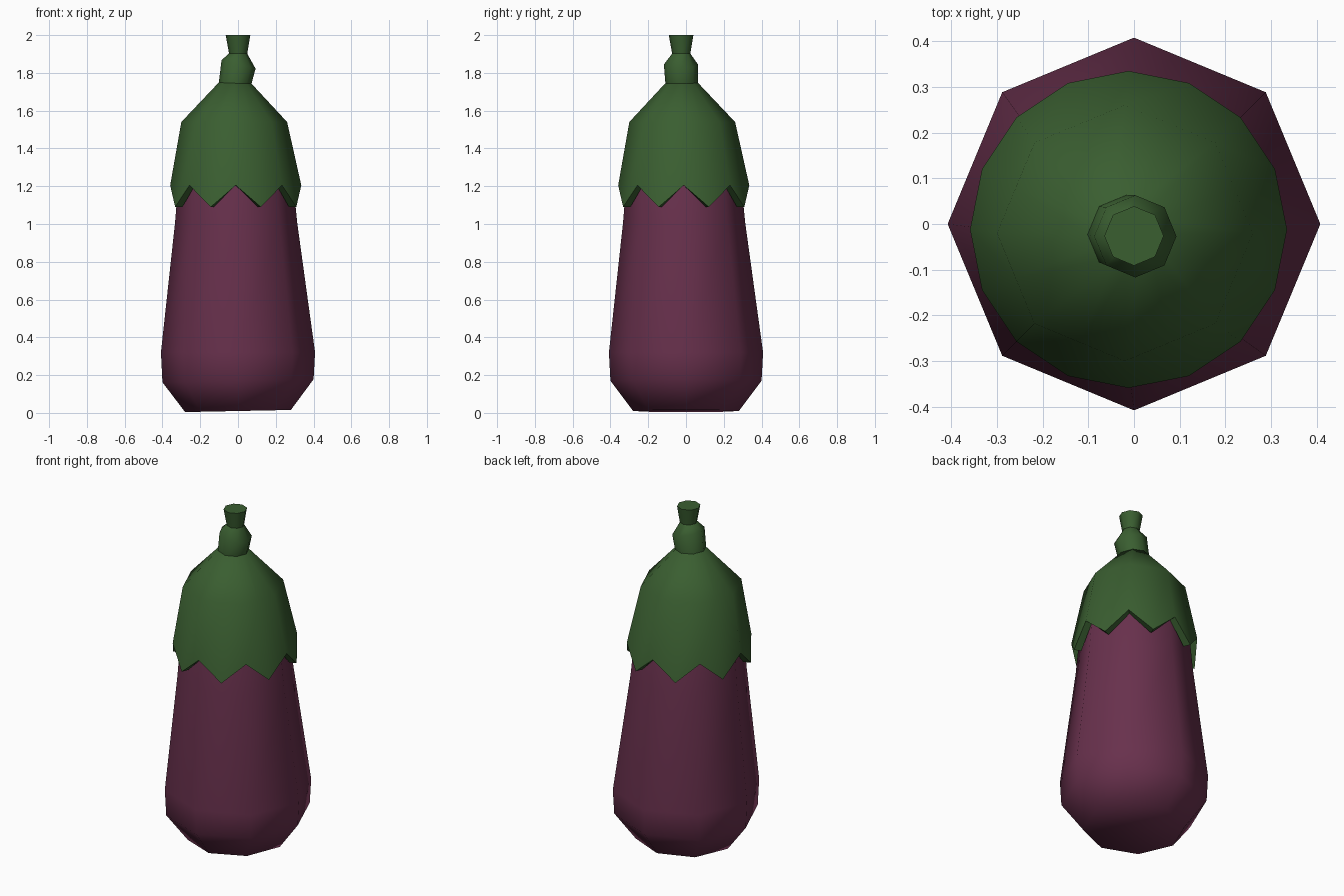
import bpy, bmesh, math

if "Cube" in bpy.data.objects:
    bpy.data.objects.remove(bpy.data.objects["Cube"], do_unlink=True)


def material(name, rgb):
    mat = bpy.data.materials.new(name)
    mat.use_nodes = True
    mat.diffuse_color = (*rgb, 1)
    bsdf = next(n for n in mat.node_tree.nodes if n.type == 'BSDF_PRINCIPLED')
    bsdf.inputs["Base Color"].default_value = (*rgb, 1)
    bsdf.inputs["Roughness"].default_value = 0.8
    return mat


purple = material("aubergine purple", (0.138, 0.030, 0.073))
green = material("leaf green", (0.042, 0.112, 0.030))


def ring(x, y, z, r, sides=8, tilt=0.0, zigzag=0.0, octagon=False):
    """Ring of points; zigzag drops every second point, octagon flattens it."""
    pts = []
    for i in range(sides):
        a = math.tau * i / sides
        odd = i % 2
        rad = r * math.cos(math.pi / 8) if octagon and odd else r
        dx = rad * math.cos(a)
        pts.append((x + dx, y + rad * math.sin(a), z + tilt * dx - zigzag * odd))
    return pts


def loft(name, rings, mat, angle=50):
    bm = bmesh.new()
    loops = [[bm.verts.new(p) for p in pts] for pts in rings]
    n = len(loops[0])
    for low, high in zip(loops, loops[1:]):
        for i in range(n):
            j = (i + 1) % n
            bm.faces.new((low[i], low[j], high[j], high[i]))
    bm.faces.new(loops[0][::-1])
    bm.faces.new(loops[-1])
    bmesh.ops.recalc_face_normals(bm, faces=bm.faces)
    mesh = bpy.data.meshes.new(name)
    bm.to_mesh(mesh)
    bm.free()
    mesh.materials.append(mat)
    obj = bpy.data.objects.new(name, mesh)
    bpy.context.collection.objects.link(obj)
    bpy.ops.object.select_all(action='DESELECT')
    obj.select_set(True)
    bpy.context.view_layer.objects.active = obj
    bpy.ops.object.shade_smooth_by_angle(angle=math.radians(angle))
    return obj


# Fruit body, wide near the bottom and hidden under the cap at the top
loft("fruit_body", [
    ring(0, 0, 0.01, 0.28, tilt=0.02),
    ring(0, 0, 0.17, 0.40, tilt=0.02),
    ring(0, 0, 0.32, 0.408),
    ring(-0.01, -0.01, 1.01, 0.323),
    ring(-0.012, -0.012, 1.25, 0.302),
    ring(-0.02, -0.02, 1.45, 0.25),
], purple, 60)

# Leafy cap with a zigzag rim that has some thickness
loft("leaf_cap", [
    ring(-0.012, -0.012, 1.32, 0.27, 16),
    ring(-0.012, -0.012, 1.205, 0.305, 16, zigzag=0.115),
    ring(-0.012, -0.012, 1.205, 0.347, 16, zigzag=0.115),
    ring(-0.02, -0.02, 1.54, 0.28, 16, octagon=True),
    ring(-0.018, -0.022, 1.75, 0.083, 16, octagon=True),
], green)

# Knobbly lower stem
loft("stem_knob", [
    ring(-0.018, -0.022, 1.73, 0.086),
    ring(0.003, -0.027, 1.845, 0.09, tilt=-0.25),
    ring(0.001, -0.025, 1.905, 0.046),
], green)

# Flared stem tip
loft("stem_tip", [
    ring(0.001, -0.025, 1.89, 0.046),
    ring(0, -0.026, 2.0, 0.065),
], green)
